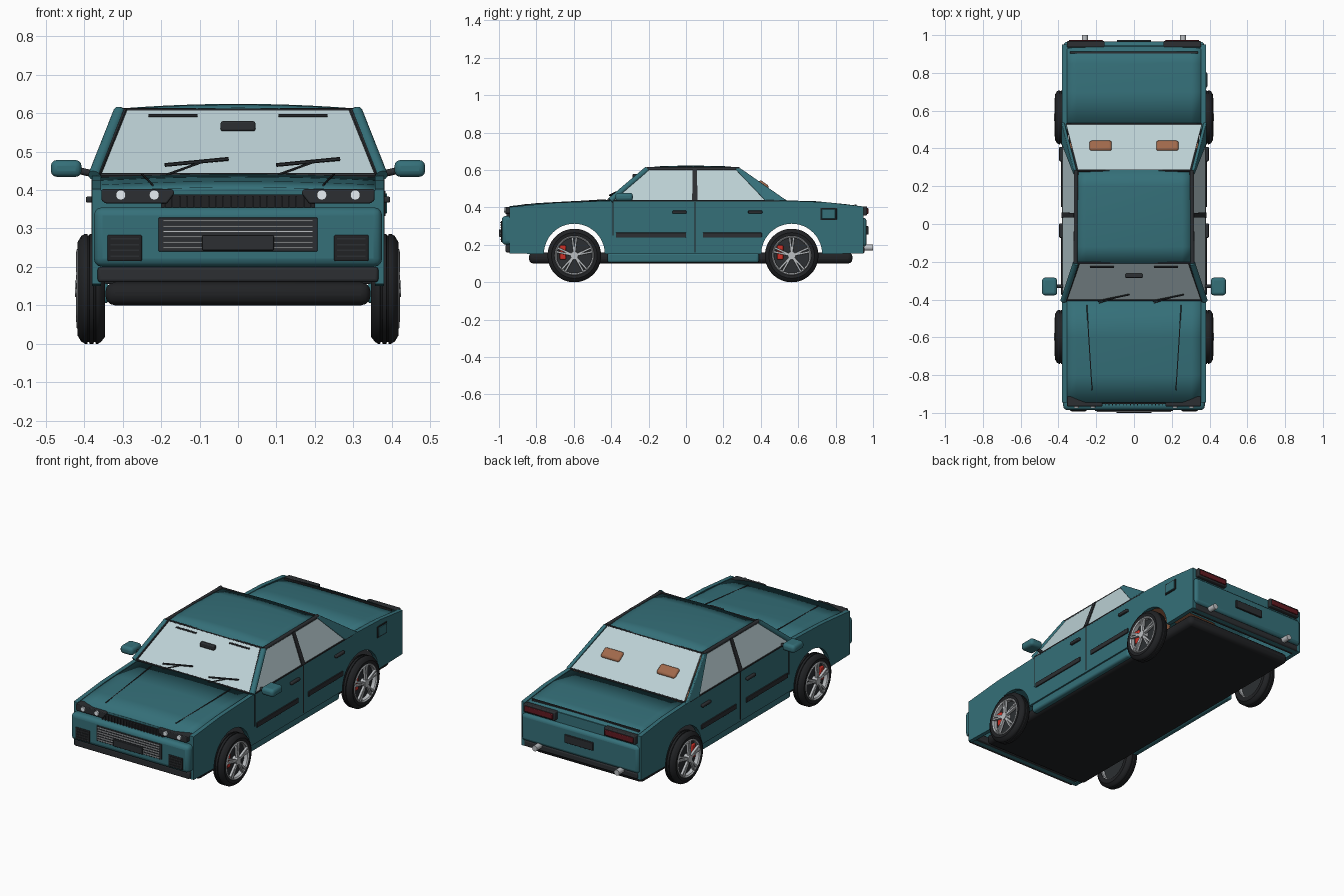
import bpy, bmesh, math
from mathutils import Vector, Matrix

if "Cube" in bpy.data.objects:
    bpy.data.objects.remove(bpy.data.objects["Cube"])


def material(name, r, g, b):
    m = bpy.data.materials.new(name)
    m.diffuse_color = (r, g, b, 1)
    m.use_nodes = True
    m.node_tree.nodes["Principled BSDF"].inputs["Base Color"].default_value = m.diffuse_color
    return m


TEAL = material("teal_paint", .035, .16, .19)
DARK = material("dark_trim", .025, .028, .032)
RUBBER = material("rubber", .015, .016, .018)
GLASS = material("glass", .50, .63, .66)
LAMP = material("lamp", .8, .86, .9)
METAL = material("metal", .5, .52, .54)
RED = material("red", .6, .03, .02)
TAIL = material("tail_red", .12, .01, .015)
BROWN = material("brown_leather", .35, .14, .07)


def finish(name, bm, mat, mirror=False, bevel=0, thick=0):
    bmesh.ops.recalc_face_normals(bm, faces=bm.faces)
    me = bpy.data.meshes.new(name)
    bm.to_mesh(me)
    bm.free()
    ob = bpy.data.objects.new(name, me)
    bpy.context.collection.objects.link(ob)
    me.materials.append(mat)
    if thick:
        ob.modifiers.new("thick", "SOLIDIFY").thickness = thick
    if bevel:
        b = ob.modifiers.new("bevel", "BEVEL")
        b.width, b.segments, b.limit_method = bevel, 3, 'ANGLE'
    if mirror:
        ob.modifiers.new("mirror", "MIRROR")
    return ob


def add_box(bm, x, y, z, rot=None):
    c = Vector((sum(x) / 2, sum(y) / 2, sum(z) / 2))
    m = Matrix.Translation(c) @ Matrix.Diagonal((x[1] - x[0], y[1] - y[0], z[1] - z[0], 1))
    bmesh.ops.create_cube(bm, size=1, matrix=(rot @ m) if rot else m)


def box(name, x, y, z, mat, mirror=False, bevel=0):
    bm = bmesh.new()
    add_box(bm, x, y, z)
    return finish(name, bm, mat, mirror, bevel)


def panel(name, pts, t, mat, mirror=False, bevel=0):
    """Flat polygon given thickness t, centred on the polygon."""
    bm = bmesh.new()
    pts = [Vector(p) for p in pts]
    n = (pts[1] - pts[0]).cross(pts[2] - pts[0]).normalized() * t
    f = bm.faces.new([bm.verts.new(p - n / 2) for p in pts])
    ext = bmesh.ops.extrude_face_region(bm, geom=[f], use_keep_orig=True)
    bmesh.ops.translate(bm, verts=[v for v in ext["geom"] if isinstance(v, bmesh.types.BMVert)], vec=n)
    return finish(name, bm, mat, mirror, bevel)


def rod(name, p, q, r, mat, mirror=False, segs=12):
    p, q = Vector(p), Vector(q)
    bm = bmesh.new()
    m = Matrix.Translation((p + q) / 2) @ (q - p).to_track_quat('Z', 'Y').to_matrix().to_4x4()
    bmesh.ops.create_cone(bm, cap_ends=True, segments=segs, radius1=r, radius2=r, depth=(q - p).length, matrix=m)
    return finish(name, bm, mat, mirror)


def crowned(name, rows, crown, thick, mat, nx=12):
    """Sheet through rows of (y, half width, edge height), arched across x."""
    bm = bmesh.new()
    grid = [[bm.verts.new((w * u, y, z + crown * (1 - u * u)))
             for u in [2 * i / nx - 1 for i in range(nx + 1)]] for y, w, z in rows]
    for a, b in zip(grid, grid[1:]):
        for i in range(nx):
            bm.faces.new((a[i], a[i + 1], b[i + 1], b[i]))
    return finish(name, bm, mat, thick=thick)


def revolve(name, prof, cy, cz, mat, segs=48):
    """Closed (x, radius) profile spun round an x-parallel axle."""
    bm = bmesh.new()
    rings = [[bm.verts.new((x, cy + r * math.cos(a), cz + r * math.sin(a))) for x, r in prof]
             for a in [2 * math.pi * i / segs for i in range(segs)]]
    n = len(prof)
    for i in range(segs):
        a, b = rings[i], rings[(i + 1) % segs]
        for j in range(n):
            bm.faces.new((a[j], a[(j + 1) % n], b[(j + 1) % n], b[j]))
    return finish(name, bm, mat, mirror=True)


AXLES, WZ, R_ARCH = (-.597, .565), .143, .163


def side_x(z):
    return .378 - (z - .43) * .37


def side(pts):
    return [(side_x(z), y, z) for y, z in pts]


# Body sides with wheel arches
prof = [(-.945, .155)]
for cy in AXLES:
    prof += [(cy - R_ARCH * math.cos(a), .15 + R_ARCH * math.sin(a))
             for a in [math.pi * i / 24 for i in range(25)]]
prof += [(.95, .155), (.95, .405), (.75, .428), (.53, .436), (-.40, .436), (-.70, .425), (-.945, .402)]
panel("body_side", [(.368, y, z) for y, z in prof], .024, TEAL, True)

# Hood, boot lid, roof
crowned("hood", [(-.945, .365, .397), (-.80, .365, .413), (-.60, .365, .424), (-.39, .37, .432)], .010, .012, TEAL)
crowned("boot_lid", [(.52, .365, .432), (.70, .365, .427), (.85, .365, .412), (.94, .365, .400)], .006, .012, TEAL)
crowned("roof", [(-.21, .305, .602), (-.12, .306, .610), (.04, .306, .612), (.20, .303, .609), (.285, .30, .602)],
        .012, .014, TEAL)
rod("hood_crease", (.25, -.43, .441), (.222, -.88, .413), .003, DARK, True, 6)
box("boot_seam", (-.34, .34), (.902, .912), (.40, .415), DARK)

# Nose, tail, floor
box("nose_panel", (-.365, .365), (-.945, -.92), (.16, .398), TEAL)
box("front_bumper", (-.375, .375), (-.985, -.92), (.20, .355), TEAL, bevel=.022)
box("front_lip", (-.365, .365), (-.965, -.90), (.16, .20), DARK, bevel=.008)
box("tail_panel", (-.365, .365), (.92, .945), (.155, .402), TEAL)
box("rear_bumper", (-.372, .372), (.92, .965), (.19, .345), TEAL, bevel=.018)
box("rear_lip", (-.36, .36), (.90, .955), (.155, .19), DARK, bevel=.008)
box("floor", (-.345, .345), (-.84, .89), (.10, .16), RUBBER, bevel=.025)
box("sill", (.335, .372), (-.42, .39), (.105, .158), TEAL, True, .012)

# Front grille, vents, lights
bm = bmesh.new()
for i in range(6):
    add_box(bm, (-.195, .195), (-.994, -.985), (.248 + .014 * i, .252 + .014 * i))
finish("grille_slats", bm, METAL)
box("lower_grille", (-.207, .207), (-.989, -.94), (.24, .328), DARK, bevel=.003)
box("front_plate", (-.093, .093), (-1.0, -.98), (.243, .282), DARK, bevel=.003)
box("bumper_vent", (.25, .34), (-.989, -.95), (.215, .283), RUBBER, True, .004)
bm = bmesh.new()
for i in range(4):
    add_box(bm, (.258, .332), (-.992, -.985), (.226 + .015 * i, .230 + .015 * i))
finish("vent_slats", bm, DARK, True)
box("upper_grille", (-.20, .20), (-.953, -.93), (.345, .388), RUBBER)
bm = bmesh.new()
for i in range(21):
    x = -.19 + .019 * i
    add_box(bm, (x - .002, x + .002), (-.96, -.95), (.348, .384))
finish("upper_grille_bars", bm, DARK)
panel("headlight", [(x, -.938, z) for x, z in
                    [(.185, .365), (.345, .365), (.355, .373), (.355, .402), (.17, .402), (.165, .392)]],
      .055, DARK, True, .004)
for x in (.218, .305):
    rod("headlight_lamp", (x, -.955, .387), (x, -.974, .387), .013, LAMP, True, 24)

# Tail lights, rear plate, exhausts
box("tail_light_housing", (.155, .355), (.935, .968), (.357, .406), DARK, True, .005)
box("tail_light", (.165, .345), (.96, .975), (.366, .396), TAIL, True, .004)
box("rear_plate", (-.09, .09), (.955, .975), (.255, .30), DARK, bevel=.003)
rod("exhaust", (.26, .91, .185), (.26, 1.0, .185), .016, METAL, True, 24)

# Glass
panel("windshield", [(-.368, -.40, .438), (.368, -.40, .438), (.298, -.207, .606), (-.298, -.207, .606)], .008, GLASS)
panel("rear_window", [(-.36, .53, .436), (.36, .53, .436), (.296, .28, .606), (-.296, .28, .606)], .008, GLASS)
panel("front_side_window", side([(-.385, .437), (.04, .437), (.04, .60), (-.205, .60)]), .008, GLASS, True)
panel("rear_side_window", side([(.05, .437), (.44, .437), (.275, .60), (.05, .60)]), .008, GLASS, True)

# Pillars and window frames
rod("front_pillar", (.374, -.405, .437), (.308, -.208, .604), .016, TEAL, True)
panel("rear_pillar", side([(.425, .434), (.54, .434), (.29, .608), (.262, .605)]), .018, TEAL, True, .004)
panel("centre_pillar", side([(.033, .435), (.062, .435), (.058, .606), (.035, .606)]), .018, DARK, True)
rod("roof_rail", (.309, -.21, .605), (.306, .285, .605), .011, DARK, True)
rod("belt_trim", (.376, -.39, .436), (.376, .50, .436), .006, DARK, True, 8)
for n, y, z, w in (("windshield_base_seal", -.402, .438, .37), ("windshield_top_seal", -.207, .607, .30),
                   ("rear_base_seal", .53, .437, .36), ("rear_top_seal", .282, .606, .297)):
    rod(n, (-w, y, z), (w, y, z), .006, DARK, segs=8)
rod("windshield_side_seal", (.362, -.408, .44), (.294, -.212, .608), .006, DARK, True, 8)

# Door details
for y in (-.035, .37):
    box("door_handle", (.378, .396), (y - .038, y + .038), (.367, .383), DARK, True, .005)
for y0, y1 in ((-.375, .0), (.09, .405)):
    box("door_trim", (.376, .386), (y0, y1), (.238, .266), DARK, True, .003)
box("door_seam", (.376, .3815), (.046, .052), (.16, .43), RUBBER, True)
box("front_door_seam", (.376, .3815), (-.392, -.387), (.25, .43), RUBBER, True)
box("fuel_door_rim", (.376, .384), (.718, .806), (.332, .398), RUBBER, bevel=.003)
box("fuel_door", (.38, .388), (.725, .799), (.339, .391), TEAL, bevel=.003)

# Door mirrors
box("door_mirror", (.407, .487), (-.378, -.284), (.434, .478), TEAL, True, .016)
rod("mirror_arm", (.37, -.33, .440), (.42, -.33, .452), .009, DARK, True)

# Wipers, cabin mirror, sun visors
for x in (-.19, .10):
    rod("wiper_blade", (x, -.408, .465), (x + .165, -.374, .481), .005, DARK, segs=6)
    rod("wiper_arm", (x + .005, -.418, .44), (x + .10, -.389, .474), .003, DARK, segs=6)
box("cabin_mirror", (-.045, .045), (-.285, -.262), (.553, .579), DARK, bevel=.005)
rod("sun_visor", (.105, -.226, .592), (.233, -.226, .592), .006, DARK, True, 8)

# Interior
box("dashboard", (-.34, .34), (-.37, -.27), (.33, .425), DARK, bevel=.015)
for y, n in ((-.13, "front"), (.22, "rear")):
    box(n + "_seat_cushion", (.06, .29), (y - .08, y + .12), (.20, .27), BROWN, True, .02)
    panel(n + "_seat_back", [(.06, y + .10, .24), (.29, y + .10, .24), (.28, y + .17, .46), (.07, y + .17, .46)],
          .05, BROWN, True, .015)
box("front_headrest", (.12, .24), (.035, .075), (.475, .54), BROWN, True, .012)
panel("rear_headrest", [(.118, .436, .499), (.236, .436, .499), (.236, .386, .534), (.118, .386, .534)],
      .035, BROWN, True, .012)
box("parcel_shelf", (-.34, .34), (.40, .535), (.425, .437), BROWN)

# Wheels
for cy in AXLES:
    revolve("tyre", [(.348, .100), (.346, .125), (.356, .138), (.364, .143), (.370, .143), (.371, .139), (.375, .139),
                     (.376, .143), (.386, .143), (.387, .139), (.391, .139), (.392, .143), (.398, .143),
                     (.408, .137), (.417, .122), (.413, .100)], cy, WZ, RUBBER, 64)
    revolve("rim", [(.352, .095), (.352, .103), (.416, .105), (.420, .101), (.414, .094)], cy, WZ, METAL, 64)
    rod("brake_disc", (.372, cy, WZ), (.392, cy, WZ), .096, DARK, True, 48)
    box("brake_caliper", (.388, .404), (cy - .078, cy - .045), (.122, .198), RED, True, .005)
    rod("hub", (.385, cy, WZ), (.424, cy, WZ), .021, METAL, True, 24)
    bm = bmesh.new()
    for k in range(5):
        for s in (-1, 1):
            rot = (Matrix.Translation((0, cy, WZ)) @ Matrix.Rotation(2 * math.pi * k / 5, 4, 'X')
                   @ Matrix.Rotation(s * .11, 4, 'X'))
            add_box(bm, (.406, .421), (-.0055, .0055), (.012, .098), rot)
    finish("spokes", bm, METAL, True, .002)

bpy.ops.object.select_all(action='SELECT')
bpy.context.view_layer.objects.active = bpy.context.selected_objects[0]
bpy.ops.object.shade_smooth_by_angle(angle=math.radians(35))
